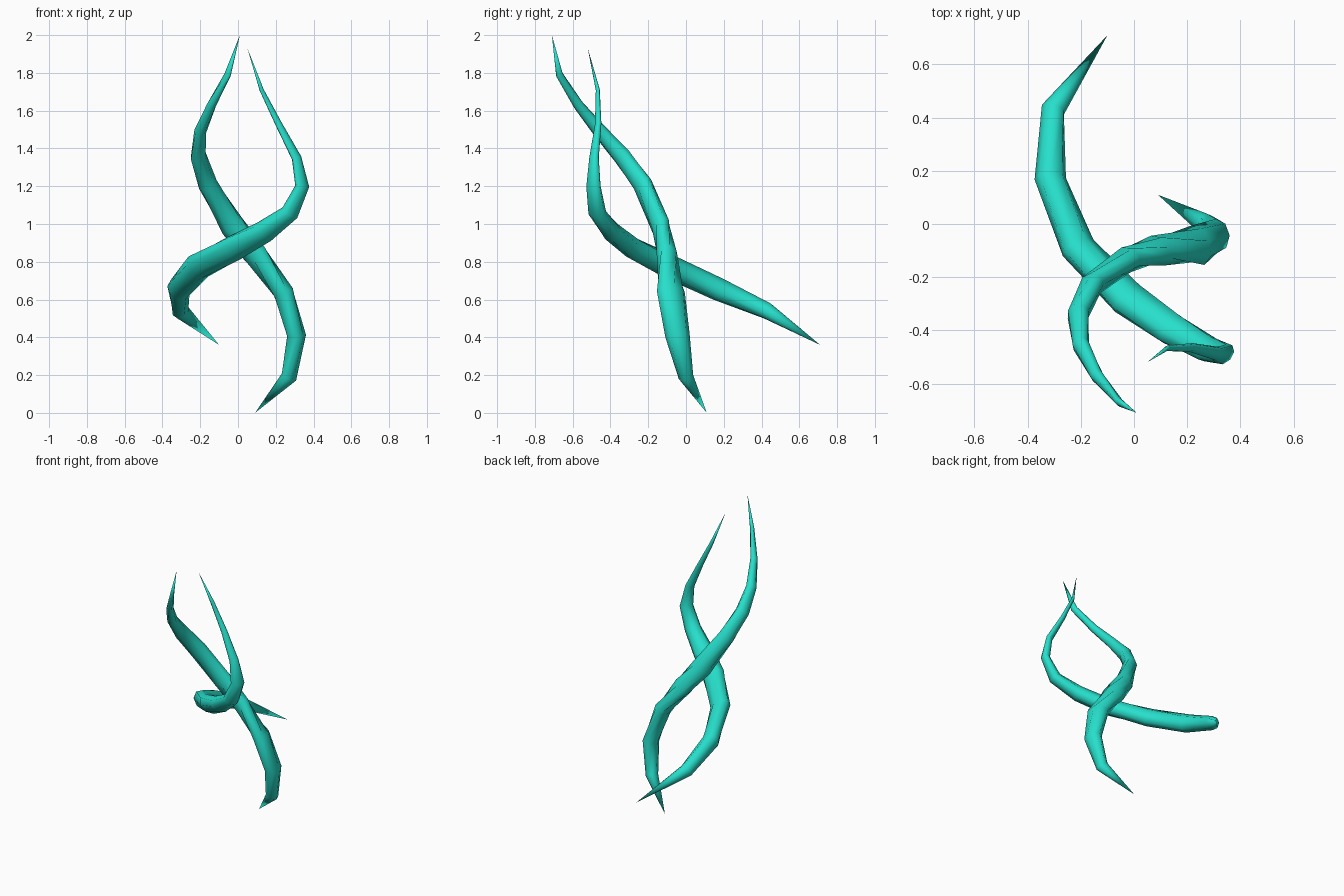
import bpy
import bmesh
import math
from mathutils import Vector

SIDES = 8

default_cube = bpy.data.objects.get("Cube")
if default_cube:
    bpy.data.objects.remove(default_cube, do_unlink=True)

turquoise = bpy.data.materials.new("turquoise")
turquoise.use_nodes = True
colour = (0.02, 0.74, 0.60, 1)
turquoise.diffuse_color = colour
turquoise.node_tree.nodes["Principled BSDF"].inputs["Base Color"].default_value = colour


def build_strand(name, start, rings, end):
    """Sweep a flattened oval along a spiral path, closing to a point at both ends.
    Each ring is x, y, z, half thickness toward the spiral axis, half width across it."""
    start, end = Vector(start), Vector(end)
    centres = [start] + [Vector(r[:3]) for r in rings] + [end]
    axis = (end - start).normalized()
    bm = bmesh.new()
    loops = []
    for i, (_, _, _, thick, wide) in enumerate(rings, 1):
        before = (centres[i] - centres[i - 1]).normalized()
        after = (centres[i + 1] - centres[i]).normalized()
        tangent = (before + after).normalized()
        # oval frame: one direction away from the spiral axis, one across the ribbon
        offset = centres[i] - start
        radial = offset - axis * offset.dot(axis)
        radial = (radial - tangent * radial.dot(tangent)).normalized()
        across = tangent.cross(radial)
        loop = []
        for k in range(SIDES):
            a = 2 * math.pi * k / SIDES
            point = centres[i] + radial * thick * math.cos(a) + across * wide * math.sin(a)
            loop.append(bm.verts.new(point))
        loops.append(loop)

    first_tip, last_tip = bm.verts.new(start), bm.verts.new(end)
    for k in range(SIDES):
        n = (k + 1) % SIDES
        for low, high in zip(loops, loops[1:]):
            bm.faces.new((low[k], low[n], high[n], high[k]))
        bm.faces.new((first_tip, loops[0][n], loops[0][k]))
        bm.faces.new((last_tip, loops[-1][k], loops[-1][n]))
    bmesh.ops.recalc_face_normals(bm, faces=bm.faces[:])
    for face in bm.faces:
        face.smooth = True

    mesh = bpy.data.meshes.new(name)
    bm.to_mesh(mesh)
    bm.free()
    mesh.materials.append(turquoise)
    strand = bpy.data.objects.new(name, mesh)
    bpy.context.collection.objects.link(strand)
    return strand


# Tall strand, rising from the ground to the highest tip
build_strand("tall_strand", (0.09, 0.11, 0), [
    (0.27, 0.00, 0.19, 0.042, 0.040),
    (0.31, -0.045, 0.41, 0.05, 0.065),
    (0.24, -0.08, 0.64, 0.055, 0.078),
    (0.09, -0.10, 0.84, 0.055, 0.07),
    (-0.03, -0.135, 0.99, 0.05, 0.068),
    (-0.16, -0.23, 1.21, 0.045, 0.058),
    (-0.21, -0.34, 1.36, 0.041, 0.05),
    (-0.20, -0.455, 1.49, 0.032, 0.038),
    (-0.14, -0.57, 1.63, 0.025, 0.027),
    (-0.055, -0.67, 1.79, 0.014, 0.022),
], (0.01, -0.71, 2))

# Leaning strand, sweeping from the low back tip round to the front
build_strand("leaning_strand", (-0.10, 0.71, 0.36), [
    (-0.305, 0.43, 0.54, 0.046, 0.046),
    (-0.315, 0.17, 0.655, 0.056, 0.066),
    (-0.21, -0.09, 0.775, 0.057, 0.075),
    (-0.025, -0.28, 0.87, 0.057, 0.078),
    (0.14, -0.395, 0.96, 0.052, 0.068),
    (0.275, -0.47, 1.06, 0.042, 0.054),
    (0.34, -0.49, 1.20, 0.03, 0.045),
    (0.31, -0.487, 1.35, 0.021, 0.03),
    (0.215, -0.465, 1.53, 0.015, 0.02),
    (0.125, -0.467, 1.71, 0.009, 0.013),
], (0.05, -0.52, 1.93))
